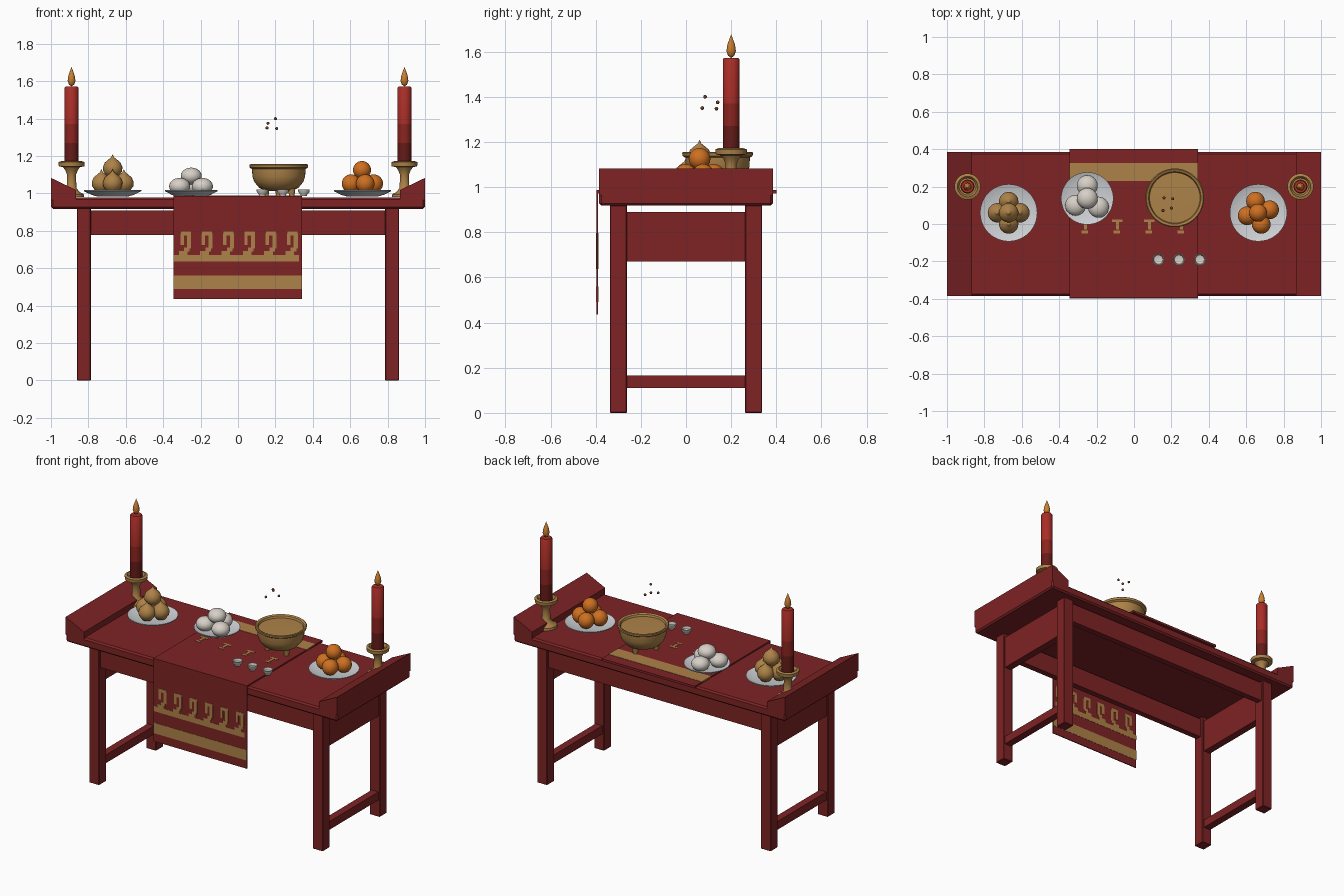
import bpy, bmesh, math
from mathutils import Vector

if "Cube" in bpy.data.objects:
    bpy.data.objects.remove(bpy.data.objects["Cube"])


def material(name, *rgb):
    m = bpy.data.materials.new(name)
    m.use_nodes = True
    m.diffuse_color = (*rgb, 1)
    m.node_tree.nodes["Principled BSDF"].inputs["Base Color"].default_value = (*rgb, 1)
    return m


LACQUER = material("red lacquer", 0.21, 0.017, 0.018)
GOLD = material("gold", 0.42, 0.225, 0.065)
CHINA = material("grey china", 0.62, 0.64, 0.66)
DOUGH = material("white dough", 0.68, 0.63, 0.57)
ORANGE = material("orange peel", 0.62, 0.16, 0.015)
FLAME = material("flame", 0.6, 0.22, 0.03)
WAX = material("red wax", 0.4, 0.027, 0.02)
WAX_MID = material("shaded wax", 0.26, 0.018, 0.014)
WAX_LOW = material("dark wax", 0.13, 0.011, 0.009)
EMBER = material("ember brown", 0.16, 0.05, 0.02)


def finish(bm, name, mat, smooth=False):
    bmesh.ops.recalc_face_normals(bm, faces=bm.faces)
    me = bpy.data.meshes.new(name)
    bm.to_mesh(me)
    bm.free()
    me.materials.append(mat)
    ob = bpy.data.objects.new(name, me)
    bpy.context.collection.objects.link(ob)
    if smooth:
        bpy.ops.object.select_all(action="DESELECT")
        ob.select_set(True)
        bpy.context.view_layer.objects.active = ob
        bpy.ops.object.shade_smooth_by_angle(angle=math.radians(40))
    return ob


def box(name, mat, x, y, z, bevel=0):
    """Box from (low, high) pairs on each axis."""
    bm = bmesh.new()
    bmesh.ops.create_cube(bm, size=1)
    for v in bm.verts:
        v.co = [sum(r) / 2 + c * (r[1] - r[0]) for r, c in zip((x, y, z), v.co)]
    if bevel:
        bmesh.ops.bevel(bm, geom=bm.edges[:], offset=bevel, segments=1, affect="EDGES")
    return finish(bm, name, mat)


def lathe(name, mat, profile, at, segments=32):
    """Spin (radius, height) points round a vertical axis."""
    bm = bmesh.new()
    vs = [bm.verts.new((r, 0, z)) for r, z in profile]
    es = [bm.edges.new(p) for p in zip(vs, vs[1:])]
    bmesh.ops.spin(bm, geom=vs + es, cent=(0, 0, 0), axis=(0, 0, 1),
                   angle=math.tau, steps=segments)
    bmesh.ops.remove_doubles(bm, verts=bm.verts, dist=0.0001)
    bmesh.ops.translate(bm, verts=bm.verts, vec=at)
    return finish(bm, name, mat, True)


def ball(name, mat, at, r, squash=1):
    bm = bmesh.new()
    bmesh.ops.create_uvsphere(bm, u_segments=24, v_segments=16, radius=r)
    for v in bm.verts:
        v.co.z *= squash
        v.co += Vector(at)
    return finish(bm, name, mat, True)


# Table top, aprons, legs and stretchers
box("table_top", LACQUER, (-1, 1), (-0.385, 0.385), (0.918, 0.978), 0.01)
for s, side in ((-1, "right"), (1, "left")):
    def span(a, b):
        return sorted((s * a, s * b))
    box(f"{side}_apron", LACQUER, span(0.80, 0.85), (-0.27, 0.27), (0.67, 0.89))
    box(f"{side}_stretcher", LACQUER, span(0.80, 0.85), (-0.27, 0.27), (0.11, 0.165))
    for t, end in ((-1, "front"), (1, "back")):
        box(f"{end}_{side}_leg", LACQUER, span(0.787, 0.86),
            sorted((t * 0.262, t * 0.337)), (0, 0.92), 0.003)

    # Sloped lip at each end of the table
    bm = bmesh.new()
    outline = [(1, 0.965), (1, 1.083), (0.865, 1.018), (0.865, 0.965)]
    face = bm.faces.new([bm.verts.new((s * x, -0.385, z)) for x, z in outline])
    ext = bmesh.ops.extrude_face_region(bm, geom=[face])["geom"]
    for g in ext:
        if isinstance(g, bmesh.types.BMVert):
            g.co.y = 0.385
    finish(bm, f"{side}_end_lip", LACQUER)

    # Candlestick, candle with darker wax below, and flame
    spot = (s * 0.89, 0.2, 0)
    lathe(f"{side}_candlestick", GOLD,
          [(0, 0.98), (0.068, 0.98), (0.066, 0.995), (0.04, 1.01), (0.026, 1.03),
           (0.024, 1.10), (0.034, 1.125), (0.045, 1.14), (0.068, 1.145),
           (0.07, 1.167), (0.055, 1.172), (0.045, 1.155), (0, 1.155)], spot)
    candle = lathe(f"{side}_candle", WAX,
                   [(0, 1.155), (0.037, 1.155), (0.037, 1.27), (0.037, 1.37),
                    (0.037, 1.565), (0.032, 1.572), (0, 1.572)], spot)
    candle.data.materials.append(WAX_MID)
    candle.data.materials.append(WAX_LOW)
    for p in candle.data.polygons:
        p.material_index = 2 if p.center.z < 1.27 else 1 if p.center.z < 1.37 else 0
    lathe(f"{side}_flame", FLAME,
          [(0, 1.572), (0.014, 1.582), (0.021, 1.602), (0.017, 1.63),
           (0.008, 1.655), (0, 1.677)], spot, 20)

for t, end in ((-1, "front"), (1, "back")):
    box(f"{end}_apron", LACQUER, (-0.8, 0.8), sorted((t * 0.28, t * 0.32)), (0.778, 0.908))

# Cloth runner with its front drop and gold bands
box("runner", LACQUER, (-0.345, 0.342), (-0.395, 0.4), (0.972, 0.987))
box("runner_drop", LACQUER, (-0.345, 0.342), (-0.396, -0.39), (0.435, 0.987))
box("runner_back_band", GOLD, (-0.345, 0.342), (0.23, 0.327), (0.982, 0.989))
DEPTH = (-0.3975, -0.3885)
box("lower_band", GOLD, (-0.345, 0.342), DEPTH, (0.49, 0.56))
box("upper_band", GOLD, (-0.345, 0.325), DEPTH, (0.637, 0.672))

# Hooked scroll motifs: (x low, x high, z low, z high) strokes
strokes = [(-0.028, 0.026, 0.775, 0.797), (0.006, 0.028, 0.705, 0.785),
           (-0.03, -0.012, 0.725, 0.785), (-0.01, 0.02, 0.69, 0.712),
           (-0.038, 0.008, 0.665, 0.692)]
for i in range(6):
    cx = -0.278 + i * 0.114
    for x0, x1, z0, z1 in strokes:
        box("scroll_motif", GOLD, (cx + x0, cx + x1), DEPTH, (z0, z1))
for i in range(4):
    cx = -0.26 + i * 0.171
    for x0, x1, y0, y1 in [(-0.028, 0.028, 0.01, 0.025), (-0.008, 0.008, -0.03, 0.01),
                           (-0.02, 0.015, -0.05, -0.035)]:
        box("runner_motif", GOLD, (cx + x0, cx + x1), (y0, y1), (0.982, 0.989))


# Plates
def plate(name, x, y, r):
    lathe(name, CHINA, [(0, 0.984), (r * 0.55, 0.984), (r * 0.75, 0.993), (r, 1.012),
                        (r, 1.018), (r * 0.72, 1.002), (0, 1.0)], (x, y, 0), 48)


plate("pear_plate", -0.67, 0.06, 0.153)
plate("orange_plate", 0.665, 0.06, 0.153)
plate("bun_plate", -0.25, 0.137, 0.14)

# Stacked fruit: four below and one on top
pear = [(0, -0.052), (0.03, -0.043), (0.05, -0.015), (0.052, 0.008), (0.042, 0.032),
        (0.022, 0.049), (0.008, 0.06), (0, 0.077)]
for i in range(4):
    a = i * math.pi / 2
    lathe("pear", GOLD, pear,
          (-0.67 + 0.06 * math.cos(a), 0.06 + 0.06 * math.sin(a), 1.053), 24)
    a += 0.25
    ball("orange", ORANGE,
         (0.665 + 0.062 * math.cos(a), 0.06 + 0.064 * math.sin(a), 1.052), 0.05)
lathe("top_pear", GOLD, pear, (-0.67, 0.06, 1.133), 24)
ball("top_orange", ORANGE, (0.663, 0.06, 1.125), 0.048)

# Steamed buns
for x, y, z in [(-0.25, 0.205, 1.038), (-0.312, 0.1, 1.038),
                (-0.19, 0.09, 1.038), (-0.25, 0.137, 1.093)]:
    ball("bun", DOUGH, (x, y, z), 0.056, 0.8)

# Censer bowl on three feet, filled with ash
BOWL = (0.218, 0.14, 0)
lathe("censer_bowl", GOLD,
      [(0, 1.012), (0.07, 1.014), (0.105, 1.03), (0.13, 1.06), (0.141, 1.09),
       (0.143, 1.13), (0.155, 1.138), (0.157, 1.152), (0.152, 1.156),
       (0.14, 1.15), (0.135, 1.138), (0, 1.142)], BOWL, 48)
for i in range(3):
    a = math.pi / 2 + i * math.tau / 3
    lathe("censer_foot", GOLD, [(0, 0.982), (0.014, 0.982), (0.02, 1.03), (0, 1.035)],
          (BOWL[0] + 0.08 * math.cos(a), BOWL[1] + 0.08 * math.sin(a), 0), 12)

# Glowing incense tips
for at in [(0.2, 0.085, 1.4), (0.16, 0.14, 1.375), (0.155, 0.072, 1.35), (0.207, 0.135, 1.347)]:
    ball("incense_tip", EMBER, at, 0.008)

# Row of small cups
for x in (0.13, 0.24, 0.352):
    lathe("cup", DOUGH, [(0, 0.986), (0.016, 0.986), (0.018, 0.994), (0.029, 1.006),
                         (0.032, 1.022), (0.028, 1.022), (0.024, 1.006), (0, 1.0)],
          (x, -0.19, 0), 24)
